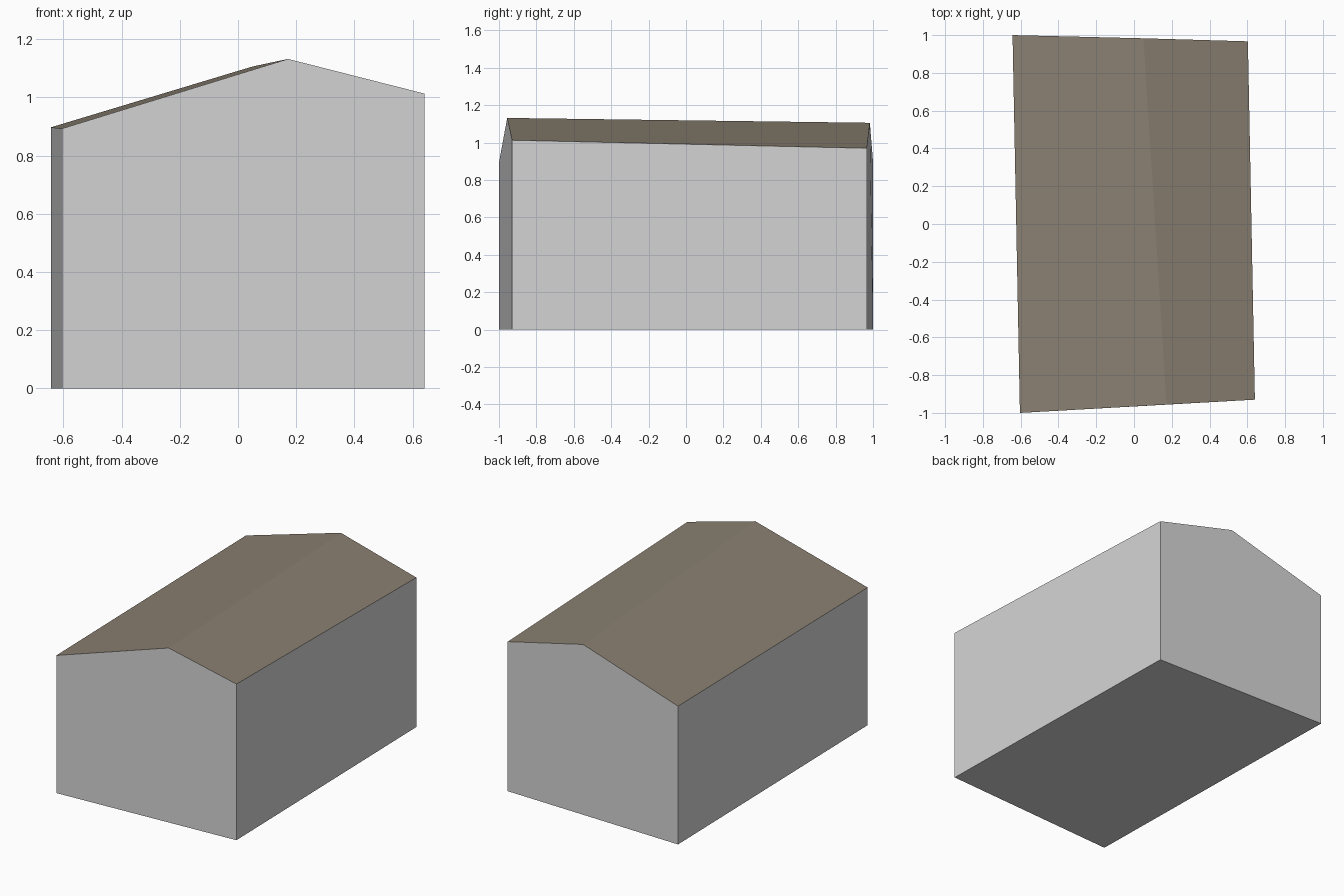
import bpy
import bmesh

if "Cube" in bpy.data.objects:
    bpy.data.objects.remove(bpy.data.objects["Cube"])


def material(name, rgb):
    m = bpy.data.materials.new(name)
    m.diffuse_color = (*rgb, 1.0)
    m.use_nodes = True
    m.node_tree.nodes["Principled BSDF"].inputs["Base Color"].default_value = m.diffuse_color
    return m


def build(name, polygons, mat):
    """Flat-shaded mesh object from polygons given as lists of points."""
    bm = bmesh.new()
    for poly in polygons:
        bm.faces.new([bm.verts.new(p) for p in poly])
    bmesh.ops.remove_doubles(bm, verts=bm.verts, dist=1e-5)
    mesh = bpy.data.meshes.new(name)
    bm.to_mesh(mesh)
    bm.free()
    mesh.materials.append(mat)
    obj = bpy.data.objects.new(name, mesh)
    bpy.context.collection.objects.link(obj)
    return obj


wall_grey = material("wall grey", (0.66, 0.66, 0.66))
roof_brown = material("roof brown", (0.254, 0.216, 0.165))

# Gable tops, left eave - ridge - right eave, slightly skewed plan
front = [(-0.604, -1.0, 0.893), (0.172, -0.956, 1.132), (0.64, -0.93, 1.013)]
back = [(-0.643, 1.0, 0.897), (0.05, 0.983, 1.106), (0.603, 0.967, 0.97)]


def ground(p):
    return (p[0], p[1], 0.0)


fl, fk, fr = front
bl, bk, br = back

# Walls: two gable ends, two long sides and the floor
build("walls", [
    [ground(fl), ground(fr), fr, fk, fl],
    [ground(br), ground(bl), bl, bk, br],
    [ground(fr), ground(br), br, fr],
    [ground(bl), ground(fl), fl, bl],
    [ground(fl), ground(bl), ground(br), ground(fr)],
], wall_grey)

# Roof: two slopes meeting at the off-centre ridge
build("gable_roof", [[fl, fk, bk, bl], [fk, fr, br, bk]], roof_brown)
